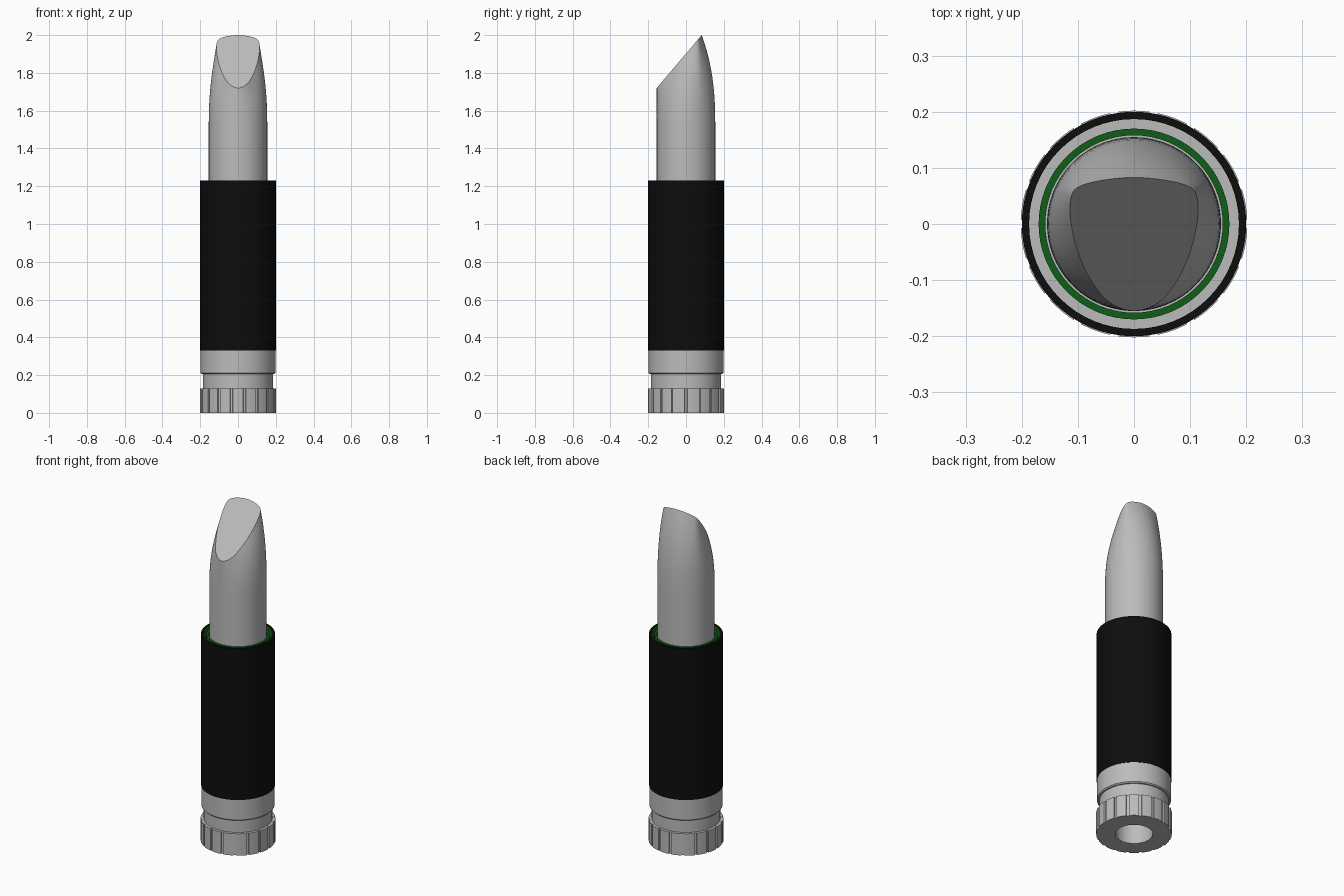
import bpy, bmesh, math

if "Cube" in bpy.data.objects:
    bpy.data.objects.remove(bpy.data.objects["Cube"])


def material(name, rgb):
    m = bpy.data.materials.new(name)
    m.diffuse_color = (*rgb, 1)
    m.use_nodes = True
    m.node_tree.nodes["Principled BSDF"].inputs["Base Color"].default_value = m.diffuse_color
    return m


GREY = material("grey", (0.5, 0.5, 0.5))
BLACK = material("black", (0.004, 0.004, 0.004))
GREEN = material("green", (0.005, 0.11, 0.008))


def finish(name, bm, mats, angle=30):
    bmesh.ops.recalc_face_normals(bm, faces=bm.faces)
    me = bpy.data.meshes.new(name)
    bm.to_mesh(me)
    bm.free()
    for m in mats:
        me.materials.append(m)
    ob = bpy.data.objects.new(name, me)
    bpy.context.collection.objects.link(ob)
    bpy.ops.object.select_all(action='DESELECT')
    ob.select_set(True)
    bpy.context.view_layer.objects.active = ob
    bpy.ops.object.shade_smooth_by_angle(angle=math.radians(angle))
    return ob


def bridge(bm, a, b):
    n = len(a)
    return [bm.faces.new((a[i], a[(i + 1) % n], b[(i + 1) % n], b[i])) for i in range(n)]


def lathe(name, profile, mats, closed=True, green_side=None, seg=64):
    """Revolve (radius, z) points; closed makes a solid ring, otherwise the ends are capped."""
    bm = bmesh.new()
    rings = [[bm.verts.new((r * math.cos(t), r * math.sin(t), z))
              for t in (2 * math.pi * i / seg for i in range(seg))] for r, z in profile]
    count = len(rings) if closed else len(rings) - 1
    for k in range(count):
        for f in bridge(bm, rings[k], rings[(k + 1) % len(rings)]):
            f.material_index = int(k == green_side)
    if not closed:
        bm.faces.new(rings[0])
        bm.faces.new(rings[-1])
    return finish(name, bm, mats)


# Fluted turning knob with an open bore
RIBS, OUT, IN, BORE = 18, 0.202, 0.195, 0.1
bm = bmesh.new()
outline = []
for i in range(RIBS):
    mid = 2 * math.pi * i / RIBS + math.pi / 2
    for f, r in ((-0.39, OUT), (-0.2, OUT), (0, OUT), (0.2, OUT), (0.39, OUT), (0.41, IN), (0.59, IN)):
        outline.append((mid + f * 2 * math.pi / RIBS, r))
rings = []
for radius, z in ((None, 0), (None, 0.13), (BORE, 0.13), (BORE, 0)):
    rings.append([bm.verts.new(((radius or r) * math.cos(t), (radius or r) * math.sin(t), z))
                  for t, r in outline])
for k in range(4):
    bridge(bm, rings[k], rings[(k + 1) % 4])
finish("turning_knob", bm, [GREY])

# Neck and collar above the knob
lathe("neck", [(BORE, 0.125), (0.185, 0.125), (0.185, 0.21), (BORE, 0.21)], [GREY])
lathe("collar", [(BORE, 0.205), (0.192, 0.205), (0.198, 0.211), (0.198, 0.335),
                 (BORE, 0.335)], [GREY])
lathe("bore_plug", [(BORE, 0.3), (BORE, 0.33)], [GREY], closed=False)

# Black sleeve with a green inner wall, and the thin liner holding the stick
lathe("sleeve", [(0.2, 0.33), (0.2, 1.23), (0.187, 1.23), (0.187, 0.33)],
      [BLACK, GREEN], green_side=2)
lathe("liner", [(0.17, 0.33), (0.17, 1.225), (0.158, 1.225), (0.158, 0.33)], [GREEN])

# Stick: a cylinder lofted to the outline of its slanted tip
HALF = [(0, 0.083), (0.05, 0.079), (0.09, 0.07), (0.108, 0.058), (0.114, 0.035),
        (0.112, 0), (0.1, -0.05), (0.077, -0.1), (0.045, -0.139), (0, -0.155)]
rim = HALF + [(-x, y) for x, y in HALF[-2:0:-1]]


def spline(a, b, c, d, t):
    return 0.5 * (2 * b + (c - a) * t + (2 * a - 5 * b + 4 * c - d) * t * t
                  + (3 * b - a - 3 * c + d) * t ** 3)


fine, n = [], len(rim)
for i in range(n):
    p = [rim[(i + k) % n] for k in (-1, 0, 1, 2)]
    for s in range(5):
        fine.append(tuple(spline(*(q[ax] for q in p), s / 5) for ax in (0, 1)))

START, STEPS, BODY = 1.5, 14, 0.155
bm = bmesh.new()
rings = [[] for _ in range(STEPS + 2)]
for x, y in fine:
    t, tip_r = math.atan2(y, x), math.hypot(x, y)
    tip_z = 1.72 + (y + 0.155) * 0.28 / 0.238
    heights = [(1.1, 0)] + [(START + (tip_z - START) * k / STEPS, k / STEPS) for k in range(STEPS + 1)]
    for ring, (z, u) in zip(rings, heights):
        r = BODY - (BODY - tip_r) * u ** 2.6
        ring.append(bm.verts.new((r * math.cos(t), r * math.sin(t), z)))
for a, b in zip(rings, rings[1:]):
    bridge(bm, a, b)
bm.faces.new(rings[0])
bm.faces.new(rings[-1])
finish("stick", bm, [GREY])
